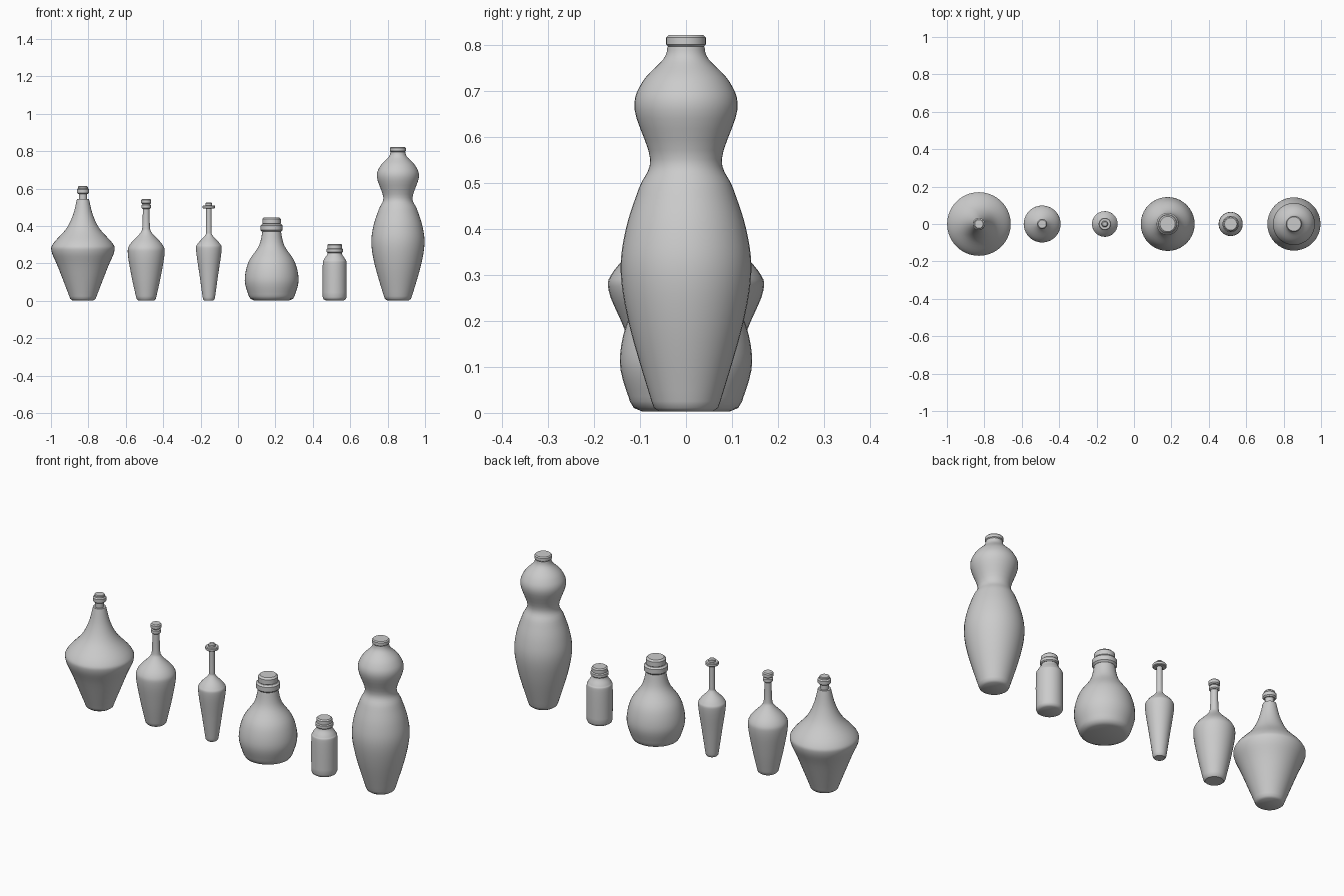
import bpy, bmesh, math
from mathutils import Vector

if "Cube" in bpy.data.objects:
    bpy.data.objects.remove(bpy.data.objects["Cube"])

SEG = 40


def smooth_profile(pts, steps=5):
    """Catmull-Rom refinement of a (radius, height) profile."""
    p = [Vector(q) for q in pts]
    p = [p[0]] + p + [p[-1]]
    out = []
    for a, b, c, d in zip(p, p[1:], p[2:], p[3:]):
        for s in range(steps):
            t = s / steps
            out.append(b + 0.5 * t * ((c - a) + t * (2 * a - 5 * b + 4 * c - d
                                      + t * (3 * b - a - 3 * c + d))))
    return out + [p[-1]]


def lathe(name, x, profile):
    """Revolve a profile around the vertical axis at x, capped at both ends."""
    bm = bmesh.new()
    rings = [[bm.verts.new((x + r * math.cos(math.tau * k / SEG),
                            r * math.sin(math.tau * k / SEG), z)) for k in range(SEG)]
             for r, z in profile]
    for lo, hi in zip(rings, rings[1:]):
        for k in range(SEG):
            n = (k + 1) % SEG
            bm.faces.new((lo[k], lo[n], hi[n], hi[k]))
    bm.faces.new(rings[0][::-1])
    bm.faces.new(rings[-1])
    me = bpy.data.meshes.new(name)
    bm.to_mesh(me)
    bm.free()
    ob = bpy.data.objects.new(name, me)
    bpy.context.collection.objects.link(ob)
    bpy.ops.object.select_all(action='DESELECT')
    bpy.context.view_layer.objects.active = ob
    ob.select_set(True)
    bpy.ops.object.shade_smooth_by_angle(angle=math.radians(40))


def disc(name, x, r, z0, z1):
    """Stopper or lip with softened rims."""
    b = (z1 - z0) * 0.2
    lathe(name, x, [(r - b, z0), (r, z0 + b), (r, z1 - b), (r - b, z1)])


def bottle(name, x, body, lip, stopper):
    """Body with a rounded foot, plus a lip and a stopper (radius, bottom, top)."""
    r, z = body[0]
    foot = [(r * 0.78, 0.003), (r * 0.93, 0.003 + (z - 0.003) * 0.35)]
    lathe(name, x, foot + smooth_profile(body))
    if lip:
        disc(name + "_lip", x, *lip)
    disc(name + "_stopper", x, *stopper)


# wide flared bottle, with a thin neck joining body and lip
bottle("flared_bottle", -0.829,
       [(.073, .025), (.133, .18), (.168, .265), (.158, .308), (.09, .385),
        (.053, .46), (.032, .545)],
       (.033, .572, .602), (.026, .595, .613))
disc("flared_bottle_neck", -0.829, .022, .535, .585)

# medium tapered bottle
bottle("tapered_bottle", -0.491,
       [(.055, .025), (.078, .13), (.098, .25), (.088, .3), (.032, .362),
        (.02, .4), (.018, .515)],
       (.025, .492, .517), (.027, .518, .545))

# slender bottle with a wide thin lip
bottle("slender_bottle", -0.156,
       [(.033, .02), (.05, .14), (.068, .27), (.06, .305), (.02, .35),
        (.015, .38), (.014, .5)],
       (.033, .493, .511), (.017, .5, .527))

# round flask
bottle("round_flask", 0.18,
       [(.122, .025), (.144, .11), (.124, .208), (.068, .295), (.049, .375)],
       (.059, .37, .411), (.049, .405, .447))

# small straight jar
bottle("small_jar", 0.517,
       [(.064, .02), (.064, .19), (.058, .22), (.039, .25), (.038, .27)],
       (.044, .257, .281), (.039, .275, .305))

# tall gourd bottle, stopper only
bottle("gourd_bottle", 0.855,
       [(.075, .025), (.122, .185), (.142, .305), (.131, .4), (.102, .49), (.078, .552),
        (.112, .66), (.095, .72), (.049, .77), (.04, .797)],
       None, (.043, .796, .822))
